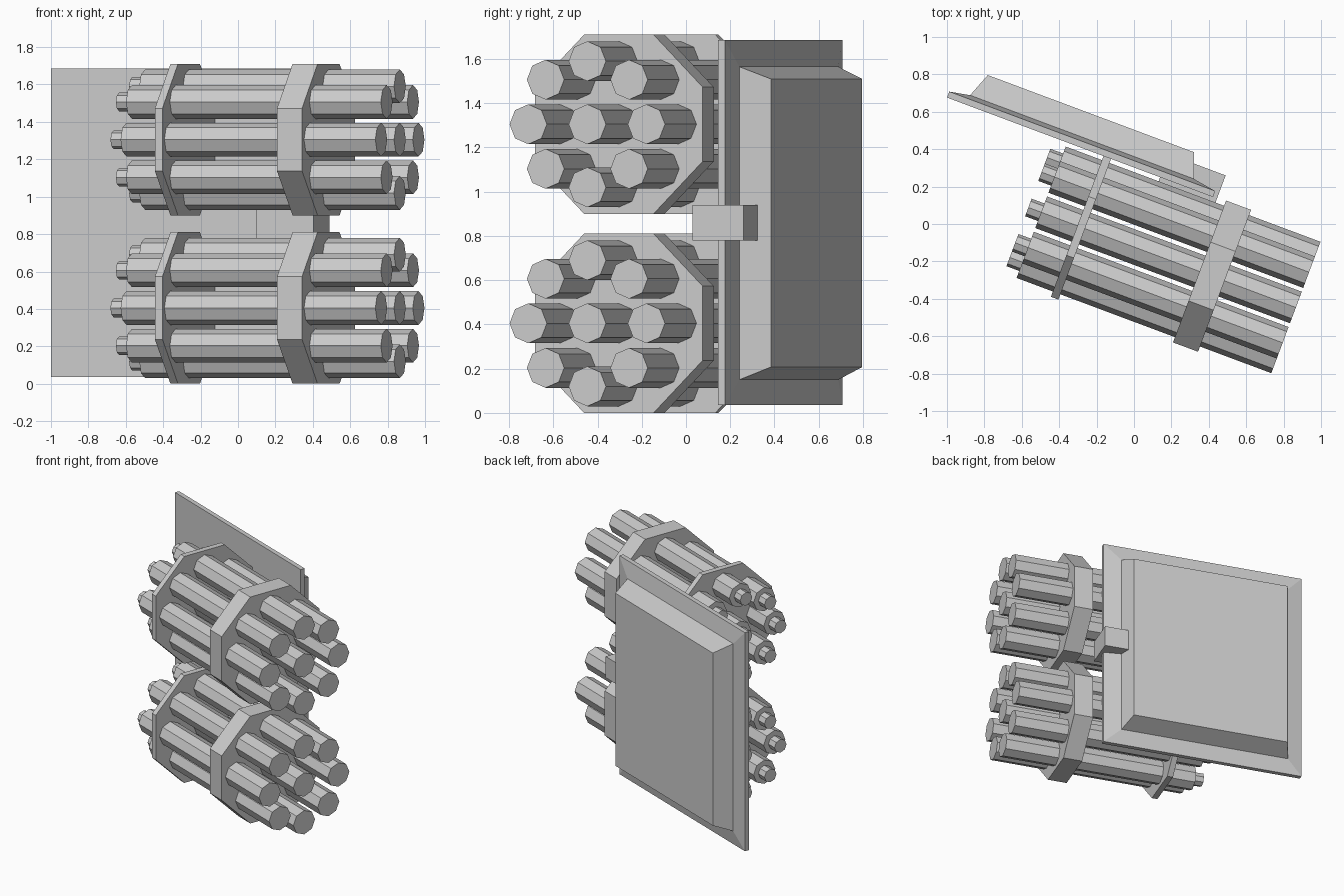
import bpy
import bmesh
from math import cos, sin, pi, radians
from mathutils import Matrix, Vector

cube = bpy.data.objects.get("Cube")
if cube:
    bpy.data.objects.remove(cube, do_unlink=True)

# The whole launcher is built along x, then turned about z
TURN = Matrix.Rotation(radians(-20.5), 3, "Z")
PACK_Y = -0.115


def loft(name, rings):
    """Skin a closed, flat-shaded solid through matching rings of points."""
    bm = bmesh.new()
    loops = [[bm.verts.new(TURN @ Vector(p)) for p in ring] for ring in rings]
    n = len(loops[0])
    for a, b in zip(loops, loops[1:]):
        for i in range(n):
            j = (i + 1) % n
            bm.faces.new((a[i], a[j], b[j], b[i]))
    bm.faces.new(loops[0])
    bm.faces.new(loops[-1])
    bmesh.ops.recalc_face_normals(bm, faces=bm.faces)
    mesh = bpy.data.meshes.new(name)
    bm.to_mesh(mesh)
    bm.free()
    obj = bpy.data.objects.new(name, mesh)
    bpy.context.collection.objects.link(obj)
    return obj


def octagon(x, y, z, radius, phase=0):
    angles = [phase + i * pi / 4 for i in range(8)]
    return [(x, y + radius * cos(a), z + radius * sin(a)) for a in angles]


def rectangle(y, x0, x1, z0, z1):
    return [(x0, y, z0), (x1, y, z0), (x1, y, z1), (x0, y, z1)]


# Launch tube with a narrow nozzle at its rear
TUBE_PROFILE = [(-0.56, 0.05), (-0.487, 0.05), (-0.487, 0.09), (0.967, 0.09)]


def tube(name, y, z):
    loft(name, [octagon(x, y, z, r) for x, r in TUBE_PROFILE])


# Octagonal plate holding a bundle together
def band(name, x0, x1, z):
    radius = 0.405 / cos(pi / 8)
    loft(name, [octagon(x, PACK_Y, z, radius, pi / 8) for x in (x0, x1)])


# Two stacked packs: a centre tube, a ring of eight and two bands
for label, z in (("lower", 0.405), ("upper", 1.305)):
    tube(label + "_centre_tube", PACK_Y, z)
    for i in range(8):
        a = i * pi / 4
        tube(f"{label}_ring_tube_{i + 1}",
             PACK_Y + 0.285 * cos(a), z + 0.285 * sin(a))
    band(label + "_front_band", 0.417, 0.56, z)
    band(label + "_rear_band", -0.28, -0.237, z)

# Shield plate: thin rim, sloped border and raised back panel
loft("shield_plate", [
    rectangle(0.283, -1.173, 0.345, 0.035, 1.685),
    rectangle(0.317, -1.173, 0.345, 0.035, 1.685),
    rectangle(0.338, -1.062, 0.215, 0.15, 1.565),
    rectangle(0.472, -1.011, 0.167, 0.207, 1.51),
])

# Bracket clasping the plate edge between the packs
loft("mount_bracket", [
    rectangle(y, 0.043, 0.368, 0.78, 0.94) for y in (0.17, 0.415)
])
